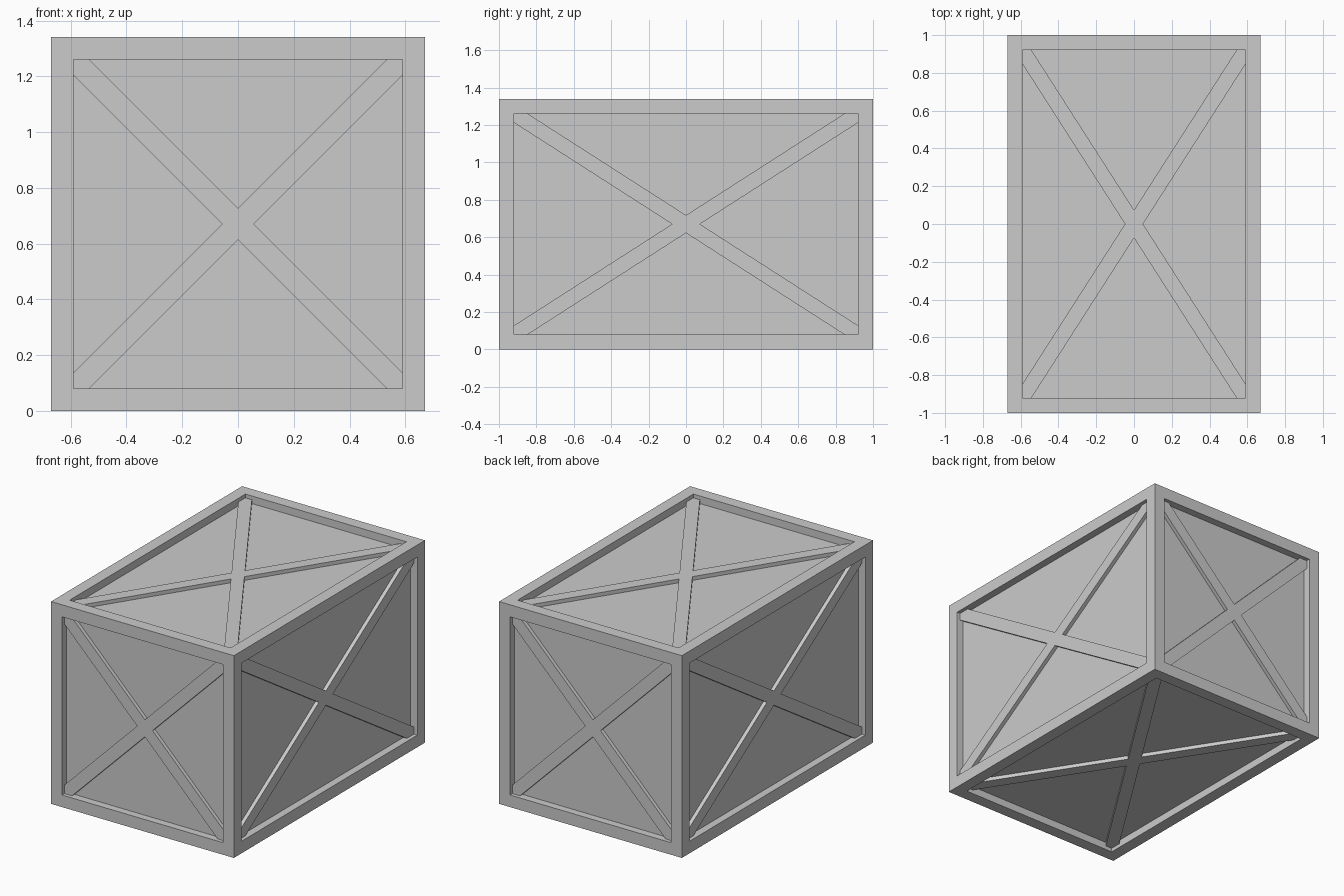
import bpy, bmesh
from mathutils import Matrix, Vector
from math import hypot

if "Cube" in bpy.data.objects:
    bpy.data.objects.remove(bpy.data.objects["Cube"])

HX, HY, HZ = 0.67, 1.0, 0.67      # half sizes of the crate
FRAME, RECESS = 0.08, 0.05        # frame width, panel depth
BRACE, BRACE_DROP = 0.08, 0.025   # brace width, brace depth below frame


def finish(bm, name):
    bmesh.ops.recalc_face_normals(bm, faces=bm.faces[:])
    me = bpy.data.meshes.new(name)
    bm.to_mesh(me)
    bm.free()
    ob = bpy.data.objects.new(name, me)
    bpy.context.collection.objects.link(ob)
    return ob


# Crate body: box with every face inset to a frame, then sunk to a panel
bm = bmesh.new()
bmesh.ops.create_cube(bm, size=2)
bmesh.ops.scale(bm, vec=(HX, HY, HZ), verts=bm.verts[:])
bmesh.ops.translate(bm, vec=(0, 0, HZ), verts=bm.verts[:])
panels = bm.faces[:]
bmesh.ops.inset_individual(bm, faces=panels, thickness=FRAME, use_even_offset=True)
for f in panels:
    n = f.normal.copy()
    new = bmesh.ops.extrude_discrete_faces(bm, faces=[f])["faces"][0]
    bmesh.ops.translate(bm, vec=-n * RECESS, verts=new.verts[:])
finish(bm, "crate_body")


# X-shaped brace clipped to the panel opening
def cross_brace(name, u, v, n, hu, hv, hn):
    a, b = hu - FRAME, hv - FRAME
    d = hypot(a, b)
    du, dv = BRACE / 2 * d / b, BRACE / 2 * d / a
    quarter = [(du, 0), (a, b - dv), (a, b), (a - du, b)]
    other = [(0, dv), (-a + du, b), (-a, b), (-a, b - dv)]
    pts = quarter + other
    pts += [(-x, -y) for x, y in pts]
    u, v, n = Vector(u), Vector(v), Vector(n)
    centre = Vector((0, 0, HZ))
    bm = bmesh.new()
    verts = [bm.verts.new(centre + u * x + v * y + n * (hn - RECESS)) for x, y in pts]
    face = bm.faces.new(verts)
    ext = bmesh.ops.extrude_face_region(bm, geom=[face])["geom"]
    bmesh.ops.translate(bm, vec=n * (RECESS - BRACE_DROP),
                        verts=[g for g in ext if isinstance(g, bmesh.types.BMVert)])
    finish(bm, name)


X, Y, Z = (1, 0, 0), (0, 1, 0), (0, 0, 1)
for s, names in ((1, ("back", "right", "top")), (-1, ("front", "left", "bottom"))):
    cross_brace(names[0] + "_brace", X, Z, (0, s, 0), HX, HZ, HY)
    cross_brace(names[1] + "_brace", Y, Z, (s, 0, 0), HY, HZ, HX)
    cross_brace(names[2] + "_brace", X, Y, (0, 0, s), HX, HY, HZ)
